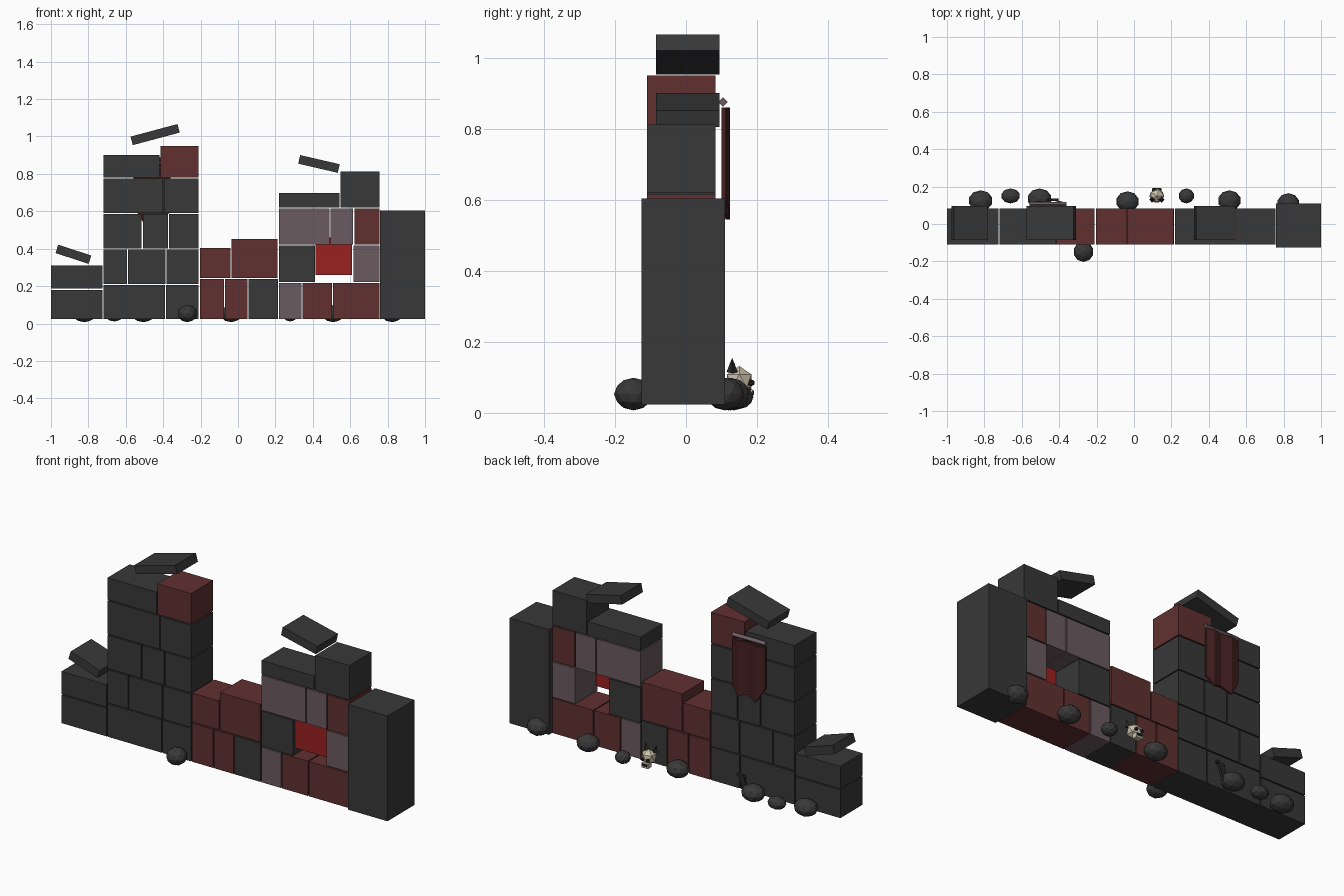
import bpy
import bmesh
import math
from mathutils import Matrix, Vector

default_cube = bpy.data.objects.get("Cube")
if default_cube:
    bpy.data.objects.remove(default_cube, do_unlink=True)


def make_material(name, red, green, blue):
    material = bpy.data.materials.new(name)
    material.use_nodes = True
    colour = (red, green, blue, 1)
    material.diffuse_color = colour
    material.node_tree.nodes["Principled BSDF"].inputs["Base Color"].default_value = colour
    return material


STONE = make_material("dark stone", .04, .04, .04)
BRICK = make_material("red brown brick", .12, .03, .03)
MAUVE = make_material("mauve grey stone", .145, .105, .115)
CLOTH = make_material("bright red cloth", .32, .015, .015)
BANNER = make_material("dark red banner", .06, .014, .015)
BONE = make_material("bone", .6, .53, .4)
METAL = make_material("dark metal", .02, .02, .02)


def finish(name, bm, material):
    mesh = bpy.data.meshes.new(name)
    bmesh.ops.recalc_face_normals(bm, faces=bm.faces)
    bm.to_mesh(mesh)
    bm.free()
    mesh.materials.append(material)
    part = bpy.data.objects.new(name, mesh)
    bpy.context.collection.objects.link(part)
    return part


def box(name, material, centre, size, tilt=0, axis="Y"):
    bm = bmesh.new()
    bmesh.ops.create_cube(bm, size=1)
    turn = Matrix.Rotation(math.radians(tilt), 4, axis)
    bm.transform(Matrix.Translation(centre) @ turn @ Matrix.Diagonal((*size, 1)))
    return finish(name, bm, material)


def ball(name, material, centre, size, detail=2):
    bm = bmesh.new()
    bmesh.ops.create_icosphere(bm, subdivisions=detail, radius=1)
    bm.transform(Matrix.Translation(centre) @ Matrix.Diagonal((*size, 1)))
    return finish(name, bm, material)


def spike(name, material, base, tip, radius, sides=4):
    bm = bmesh.new()
    direction = Vector(tip) - Vector(base)
    bmesh.ops.create_cone(bm, cap_ends=True, segments=sides, radius1=radius,
                          radius2=0, depth=direction.length)
    turn = direction.to_track_quat("Z", "Y").to_matrix().to_4x4()
    bm.transform(Matrix.Translation(Vector(base) + direction / 2) @ turn)
    return finish(name, bm, material)


FRONT, BACK, GAP = -.11, .083, .006


def course(name, bottom, start, *blocks):
    """Lay one row of blocks; each is (right edge, top, material)."""
    for number, (end, top, material) in enumerate(blocks, 1):
        box(f"{name}_block_{number}", material,
            ((start + end) / 2, (FRONT + BACK) / 2, (bottom + top) / 2),
            (end - start - GAP, BACK - FRONT, top - bottom - GAP))
        start = end


# Low wall on the right-hand end
course("low_wall_base", .022, -1.003, (-.722, .183, STONE))
course("low_wall_top", .183, -1.003, (-.722, .313, STONE))

# Tall ruined tower
course("tower_base", .022, -.722, (-.387, .209, STONE), (-.207, .209, STONE))
course("tower_second", .209, -.722, (-.59, .398, STONE), (-.384, .398, STONE), (-.207, .398, STONE))
course("tower_third", .398, -.722, (-.512, .588, STONE), (-.372, .588, STONE), (-.207, .588, STONE))
course("tower_fourth", .588, -.722, (-.398, .778, STONE), (-.207, .778, STONE))
course("tower_crown", .778, -.722, (-.418, .905, STONE), (-.207, .953, BRICK))

# Connecting wall
course("middle_base", .022, -.207, (-.072, .241, BRICK), (.054, .241, BRICK), (.217, .241, STONE))
course("middle_top", .241, -.207, (-.037, .407, BRICK), (.214, .455, BRICK))

# Window wall with an opening in its middle course
course("window_base", .022, .217, (.342, .22, MAUVE), (.506, .22, BRICK), (.76, .22, BRICK))
course("window_side", .22, .217, (.415, .42, STONE))
course("window_jamb", .22, .615, (.76, .42, MAUVE))
course("window_upper", .42, .217, (.492, .618, MAUVE), (.619, .618, MAUVE), (.76, .618, BRICK))
course("window_crown", .618, .217, (.545, .7, STONE), (.76, .815, STONE))
box("window_cloth", CLOTH, (.512, -.09, .36), (.194, .01, .2))

# End pillar
box("end_pillar", STONE, (.88, -.008, .314), (.24, .235, .58))

# Loose tilted roof slabs
for label, x, z, length, tilt in (("tower", -.443, 1.01, .26, -15),
                                  ("window", .433, .853, .217, 13),
                                  ("low_wall", -.88, .37, .186, 18)):
    box(label + "_loose_slab", STONE, (x, .005, z), (length, .18, .047), tilt)

# Hanging banner with pleats and a torn lower edge
bm = bmesh.new()
hem = ((-.36, .6), (-.4, .555), (-.45, .57), (-.51, .545), (-.56, .63))
layers = []
for depth in (.1, .112):
    columns = []
    for index, (x, low) in enumerate(hem):
        y = depth + (.012 if index % 2 else 0)
        columns.append((bm.verts.new((x, y, .86)), bm.verts.new((x, y, low))))
    layers.append(columns)
inner, outer = layers
for a, b, c, d in zip(inner, inner[1:], outer, outer[1:]):
    for quad in ((a[0], b[0], b[1], a[1]), (c[0], c[1], d[1], d[0]),
                 (a[0], c[0], d[0], b[0]), (a[1], b[1], d[1], c[1])):
        bm.faces.new(quad)
for end in (0, -1):
    bm.faces.new((inner[end][0], inner[end][1], outer[end][1], outer[end][0]))
finish("tower_banner", bm, BANNER)
box("banner_rod", MAUVE, (-.46, .104, .876), (.2, .019, .019), 45, "X")

# Faceted boulders along the foot of the wall
for number, (x, y, width) in enumerate(((-.82, .125, .065), (-.505, .135, .065), (-.27, -.148, .054),
                                        (-.035, .12, .062), (.51, .125, .062), (.825, .11, .06)), 1):
    ball(f"boulder_{number}", STONE, (x, y, .053), (width, .055, .046))
for number, (x, width) in enumerate(((-.66, .051), (.28, .042)), 1):
    ball(f"small_boulder_{number}", STONE, (x, .15, .045), (width, .04, .034))

# Horned skull behind the wall
ball("skull", BONE, (.122, .15, .09), (.044, .04, .042), 1)
box("skull_jaw", BONE, (.122, .172, .053), (.04, .03, .025))
box("skull_mouth", METAL, (.122, .187, .057), (.03, .01, .012))
for side, sign in (("left", 1), ("right", -1)):
    ball(side + "_eye_socket", METAL, (.122 + sign * .017, .183, .085), (.011, .012, .01), 1)
    spike(side + "_horn", METAL, (.122 + sign * .025, .13, .115),
          (.122 + sign * .035, .13, .155), .016)

# Broken metal scrap beside a boulder
box("scrap_plate", METAL, (-.445, .13, .085), (.03, .015, .09), 20)
box("scrap_bar", METAL, (-.43, .13, .125), (.05, .015, .015), -15)
